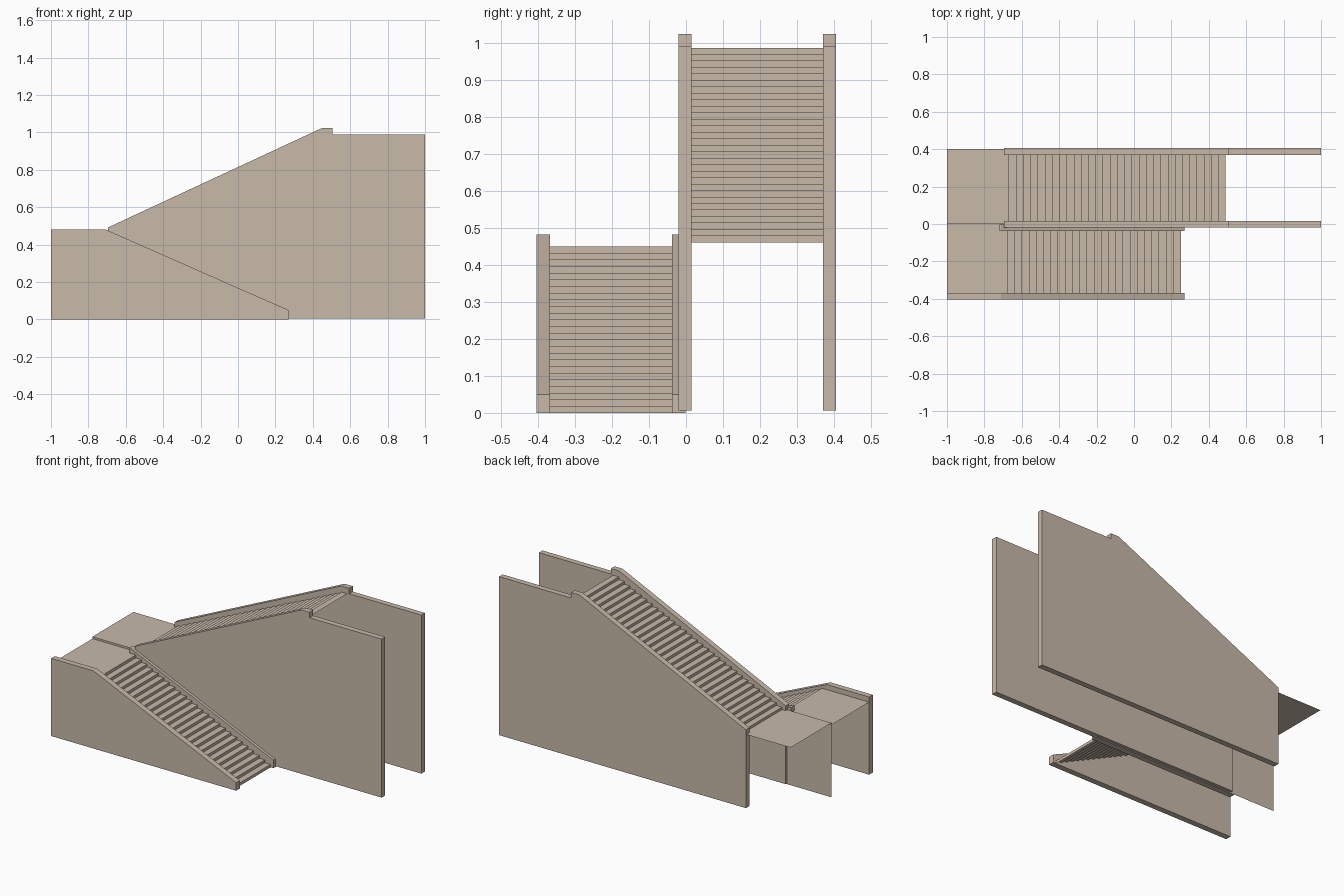
import bpy

if "Cube" in bpy.data.objects:
    bpy.data.objects.remove(bpy.data.objects["Cube"])


def make_mesh(name, verts, faces):
    mesh = bpy.data.meshes.new(name)
    mesh.from_pydata(verts, [], faces)
    mesh.validate()
    mesh.update()
    obj = bpy.data.objects.new(name, mesh)
    bpy.context.collection.objects.link(obj)
    mat = bpy.data.materials.get("concrete")
    if mat is None:
        mat = bpy.data.materials.new("concrete")
        mat.diffuse_color = (0.58, 0.49, 0.40, 1)
        mat.use_nodes = True
        mat.node_tree.nodes["Principled BSDF"].inputs["Base Color"].default_value = mat.diffuse_color
    mesh.materials.append(mat)
    return obj


def wall(name, profile, y0, y1):
    """Solid wall: x-z profile (counter-clockwise from the front) from y0 to y1."""
    n = len(profile)
    verts = [(x, y, z) for y in (y0, y1) for x, z in profile]
    faces = [tuple(range(n)), tuple(range(2 * n - 1, n - 1, -1))]
    faces += [(i, i + n, (i + 1) % n + n, (i + 1) % n) for i in range(n)]
    return make_mesh(name, verts, faces)


def sheet(name, path, y0, y1):
    """Thin surface: x-z path swept across y."""
    n = len(path)
    verts = [(x, y, z) for y in (y0, y1) for x, z in path]
    faces = [(i, i + 1, i + 1 + n, i + n) for i in range(n - 1)]
    if path[-1][0] < path[0][0]:
        faces = [f[::-1] for f in faces]
    # flights rising to +x need the reversed order to face upwards
    return make_mesh(name, verts, faces)


def flight(x0, z0, run, rise, treads):
    path = [(x0, z0)]
    for i in range(treads):
        z = z0 + (i + 1) * rise
        path += [(x0 + i * run, z), (x0 + (i + 1) * run, z)]
    return path


# Lower flight, rising towards -x, with a last riser onto the landing
n_low = 24
low = flight(0.25, 0.0, -0.925 / n_low, 0.45 / (n_low + 1), n_low)
low.append((-0.675, 0.45))
sheet("lower_steps", low, -0.368, -0.035)

# Upper flight, rising towards +x
n_up = 30
sheet("upper_steps", flight(-0.67, 0.46, 1.16 / n_up, 0.526 / n_up, n_up), 0.015, 0.372)

# Half landing in two slightly offset levels, with a thin wall between
sheet("lower_landing", [(-1, 0.45), (-0.675, 0.45)], -0.4, 0.0)
sheet("upper_landing", [(-1, 0.462), (-0.67, 0.462)], 0.0, 0.402)
make_mesh("landing_divider",
          [(-1, 0, 0), (-0.69, 0, 0), (-0.69, 0, 0.462), (-1, 0, 0.462)],
          [(0, 1, 2, 3)])

# Side walls of the lower flight
wall("lower_outer_wall",
     [(-1, 0), (0.27, 0), (0.27, 0.05), (-0.71, 0.482), (-1, 0.482)], -0.404, -0.368)
wall("lower_inner_wall",
     [(-0.72, 0), (0.27, 0), (0.27, 0.05), (-0.71, 0.482), (-0.72, 0.482)], -0.038, -0.002)

# Side walls of the upper flight
upper_profile = [(-0.695, 0.006), (1, 0.006), (1, 0.99), (0.505, 0.99),
                 (0.505, 1.024), (0.45, 1.024), (-0.695, 0.492)]
for name, y in (("upper_inner_wall", -0.02), ("upper_outer_wall", 0.37)):
    wall(name, upper_profile, y, y + 0.035)
